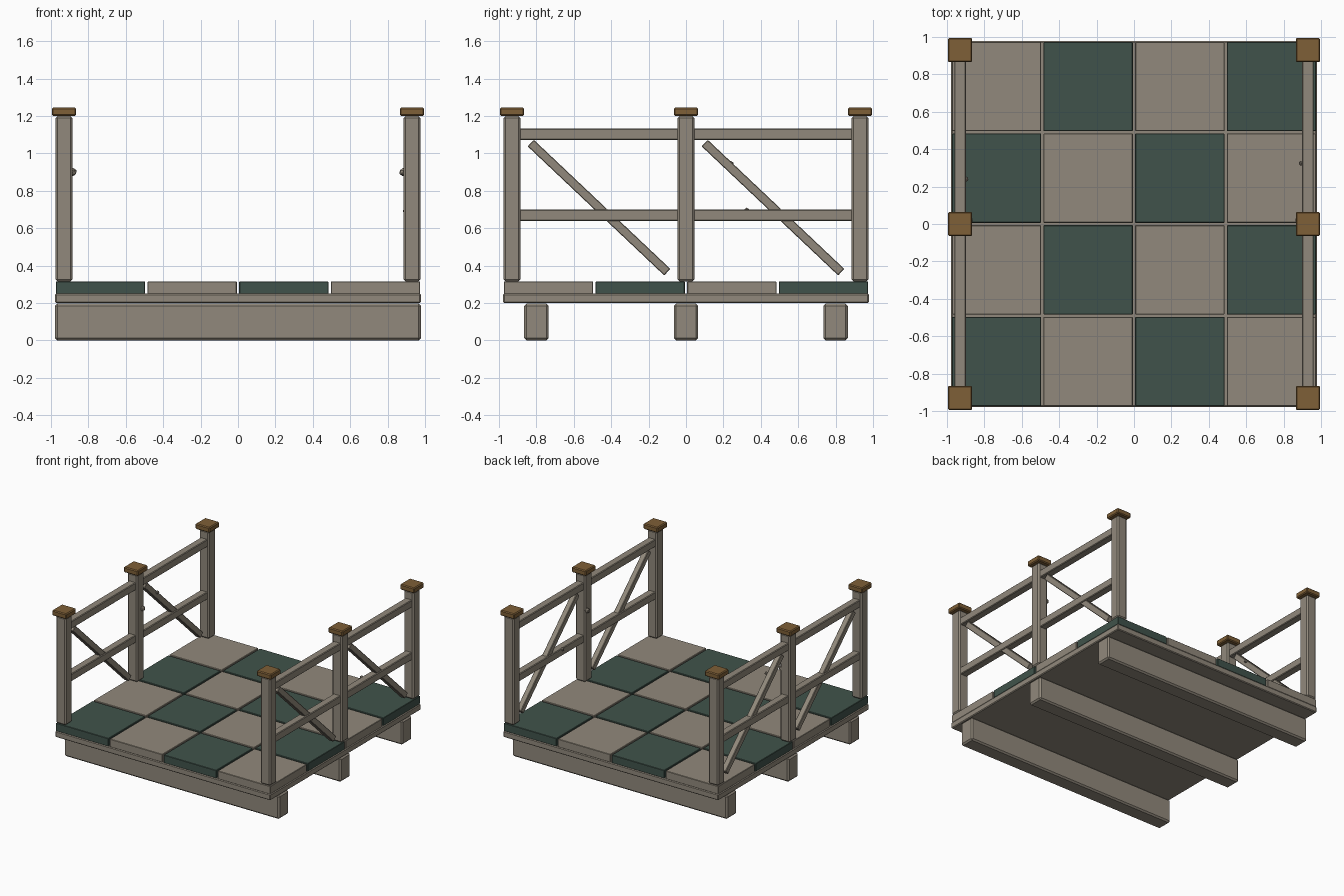
import bpy, math

if "Cube" in bpy.data.objects:
    bpy.data.objects.remove(bpy.data.objects["Cube"])


def material(name, rgb):
    m = bpy.data.materials.new(name)
    m.diffuse_color = (*rgb, 1)
    m.use_nodes = True
    m.node_tree.nodes["Principled BSDF"].inputs["Base Color"].default_value = m.diffuse_color
    return m


WOOD = material("weathered_wood", (0.285, 0.25, 0.20))
GREEN = material("dark_green", (0.051, 0.086, 0.070))
BROWN = material("brown_cap", (0.21, 0.115, 0.038))


def box(name, center, size, mat, bevel=0.0, rot_x=0.0):
    """Box with optional chamfered edges, tilted about x."""
    bpy.ops.mesh.primitive_cube_add(size=1, location=center)
    ob = bpy.context.object
    ob.name = name
    ob.scale = size
    bpy.ops.object.transform_apply(location=False, rotation=False, scale=True)
    ob.rotation_euler.x = rot_x
    ob.data.materials.append(mat)
    if bevel:
        mod = ob.modifiers.new("chamfer", 'BEVEL')
        mod.width = bevel
        mod.segments = 1
    return ob


def knob(name, center, radius):
    """Tiny faceted peg."""
    bpy.ops.mesh.primitive_ico_sphere_add(subdivisions=1, radius=radius, location=center)
    ob = bpy.context.object
    ob.name = name
    ob.data.materials.append(WOOD)


# Joists under the deck
for y in (-0.8, 0, 0.8):
    box("floor_joist", (0, y, 0.0985), (1.955, 0.13, 0.197), WOOD, 0.012)

# Deck slab
box("deck_slab", (0, 0, 0.225), (1.955, 1.955, 0.05), WOOD, 0.006)

# Checkered tiles
for i in range(4):
    for j in range(4):
        mat = GREEN if (i + j) % 2 == 0 else WOOD
        box("floor_tile", (-0.735 + 0.49 * i, -0.735 + 0.49 * j, 0.282),
            (0.477, 0.477, 0.066), mat, 0.003)

# Railings on both sides
for s in (-1, 1):
    x = s * 0.93
    for y in (-0.93, 0, 0.93):
        box("railing_post", (x, y, 0.757), (0.09, 0.09, 0.884), WOOD, 0.011)
        box("post_cap", (x, y, 1.223), (0.13, 0.13, 0.045), BROWN, 0.007)
    for z in (1.102, 0.67):
        box("railing_rail", (x, 0, z), (0.062, 1.78, 0.062), WOOD, 0.005)
    # Diagonal braces, high at the front and low at the back
    for y0 in (-0.83, 0.10):
        dy, dz = 0.73, -0.69
        box("diagonal_brace", (x, y0 + dy / 2, 1.055 + dz / 2),
            (0.045, math.hypot(dy, dz), 0.048), WOOD, 0.004, math.atan2(dz, dy))
    # Small peg on the middle post
    knob("post_peg", (s * 0.882, 0.022, 0.90), 0.022)

# Small pegs on a brace and on a lower rail
knob("brace_peg", (-0.899, 0.24, 0.945), 0.015)
knob("rail_peg", (0.895, 0.325, 0.695), 0.015)
